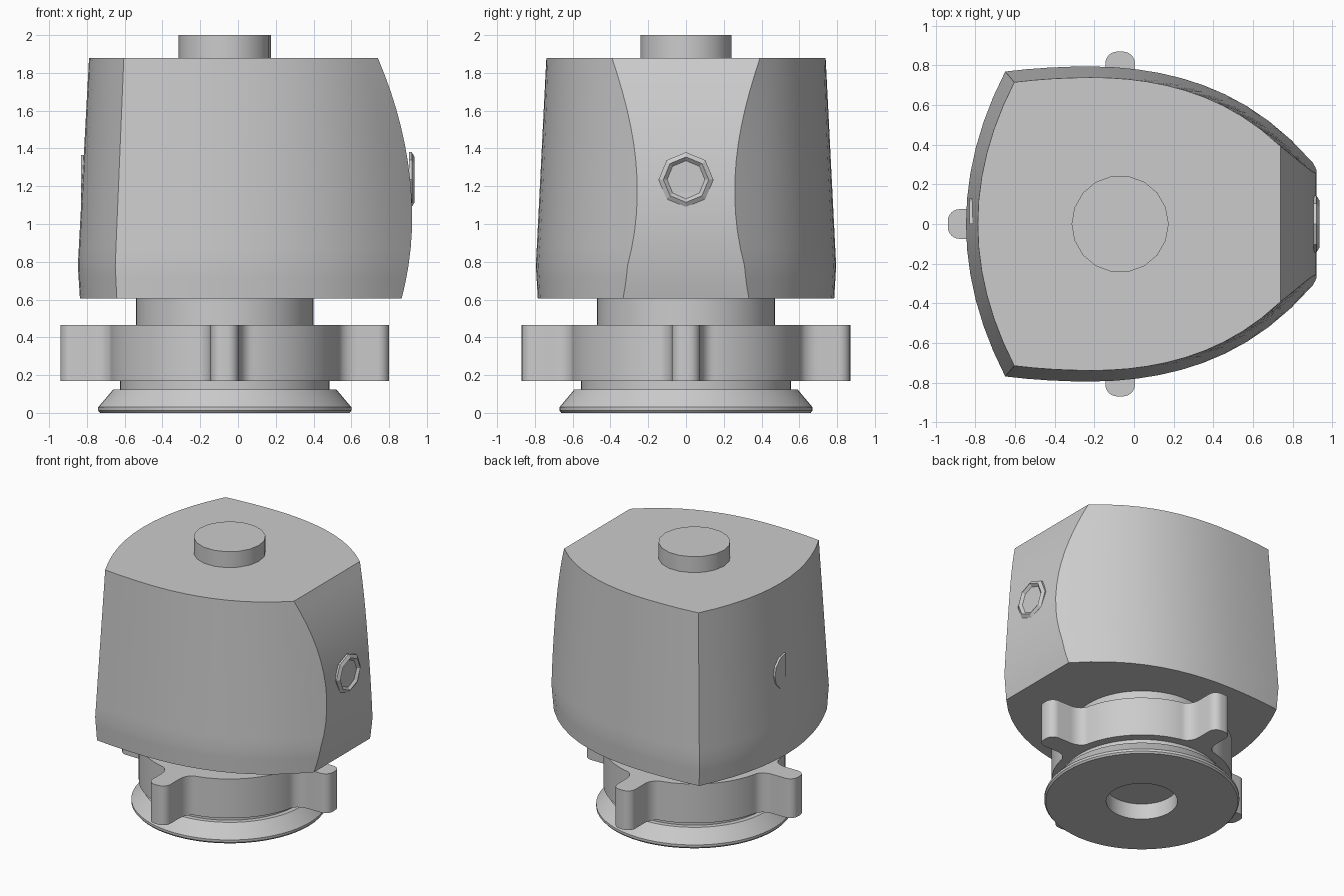
import bpy
import bmesh
from math import cos, sin, pi, radians
from mathutils import Matrix, Vector

cube = bpy.data.objects.get("Cube")
if cube:
    bpy.data.objects.remove(cube, do_unlink=True)

AXIS = -0.07   # x of the turned parts' centre line

grey = bpy.data.materials.new("light grey")
grey.use_nodes = True
grey.diffuse_color = (0.6, 0.6, 0.6, 1)
grey.node_tree.nodes["Principled BSDF"].inputs["Base Color"].default_value = (0.6, 0.6, 0.6, 1)


def loft(name, rings, matrix=Matrix(), smooth=30):
    """Skin a list of equal-length closed rings and cap both ends."""
    bm = bmesh.new()
    rows = [[bm.verts.new(matrix @ Vector(p)) for p in ring] for ring in rings]
    n = len(rows[0])
    for a, b in zip(rows, rows[1:]):
        for i in range(n):
            j = (i + 1) % n
            bm.faces.new((a[i], a[j], b[j], b[i]))
    bm.faces.new(rows[0][::-1])
    bm.faces.new(rows[-1])
    bmesh.ops.recalc_face_normals(bm, faces=bm.faces)
    mesh = bpy.data.meshes.new(name)
    bm.to_mesh(mesh)
    bm.free()
    obj = bpy.data.objects.new(name, mesh)
    bpy.context.collection.objects.link(obj)
    mesh.materials.append(grey)
    bpy.ops.object.select_all(action='DESELECT')
    obj.select_set(True)
    bpy.context.view_layer.objects.active = obj
    if smooth:
        bpy.ops.object.shade_smooth_by_angle(angle=radians(smooth))
    return obj


def circle(r, z, n, turn=0.0):
    return [(r * cos(2 * pi * (i + turn) / n), r * sin(2 * pi * (i + turn) / n), z) for i in range(n)]


def lathe(name, profile, n, matrix=Matrix.Translation((AXIS, 0, 0)), smooth=30):
    return loft(name, [circle(r, z, n) for r, z in profile], matrix, smooth)


# Flared foot with a blind socket underneath
lathe("foot", [(0.245, 0.12), (0.245, 0), (0.66, 0), (0.67, 0.012), (0.67, 0.03),
               (0.59, 0.125), (0.555, 0.125), (0.555, 0.18)], 64)

# Neck and top peg
lathe("neck", [(0.47, 0.4), (0.47, 0.62)], 64)
lathe("top_peg", [(0.245, 1.86), (0.245, 2.0)], 18)


# Grip ring with four rounded, filleted lobes
def lobe_half():
    pts = [(0.87, 0.0)]
    for i in range(7):      # rounded tip corner
        a = pi / 2 * i / 6
        pts.append((0.81 + 0.06 * cos(a), 0.015 + 0.06 * sin(a)))
    for i in range(7):      # fillet into the ring
        a = pi / 2 * i / 6
        pts.append((0.70 - 0.1 * sin(a), 0.155 - 0.08 * cos(a)))
    return pts


half = lobe_half()
lobe = [(x, -y) for x, y in half[:0:-1]] + half
for i in range(1, 10):      # plain arc to the next lobe
    a = 0.255 + (pi / 2 - 0.51) * i / 10
    lobe.append((0.62 * cos(a), 0.62 * sin(a)))
outline = []
for k in range(4):
    c, s = cos(k * pi / 2), sin(k * pi / 2)
    outline += [(x * c - y * s, x * s + y * c) for x, y in lobe]
loft("grip_ring", [[(x, y, z) for x, y in outline] for z in (0.17, 0.465)],
     Matrix.Translation((AXIS, 0, 0)))


# Head: bowed plan, tapering upward, sliced off by a curved face at +x
def side_y(x):
    u = x + 0.22
    drop = 0.258 * u ** 2 + 0.101 * u ** 4
    return 0.795 - drop * (0.5 if u < 0 else 1)


def cut_x(z):
    d = z - 1.03
    return 0.922 - (0.252 if d > 0 else 0.31) * d * d


def scale_at(z):
    if z > 0.78:
        return 1 - 0.07 * (z - 0.78) / 1.1
    return 1 - 0.013 * (0.78 - z) / 0.175


def head_ring(z):
    s = scale_at(z)
    end = cut_x(z) / s
    corner = side_y(-0.65)
    xs = [-0.65 + (end + 0.65) * i / 14 for i in range(15)]
    side = [(x, side_y(x)) for x in xs]
    ys = [corner * (1 - i / 6) for i in range(1, 12)]
    back = [(-0.65 - 0.198 * (1 - (y / corner) ** 2), y) for y in ys]
    plan = side[::-1] + back + [(x, -y) for x, y in side]
    return [(x * s, y * s, z) for x, y in plan]


heights = [0.605, 0.66, 0.72, 0.78] + [0.78 + 1.1 * i / 12 for i in range(1, 13)]
loft("head", [head_ring(z) for z in heights])

# Faceted button with a domed centre on the sliced face
facing = Matrix.Rotation(pi / 2, 4, 'Y')
lathe("front_button", [(0.145, 0), (0.145, 0.015), (0.12, 0.03), (0.1, 0.012)], 8,
      Matrix.Translation((0.905, 0, 1.235)) @ facing, 0)

# Half disc just breaking the bowed back surface
disc = [(0.13 * sin(pi * i / 6), 0.13 * cos(pi * i / 6)) for i in range(7)]
loft("rear_half_disc", [[(x, y, z + 1.235) for y, z in disc] for x in (-0.80, -0.831)], smooth=0)
